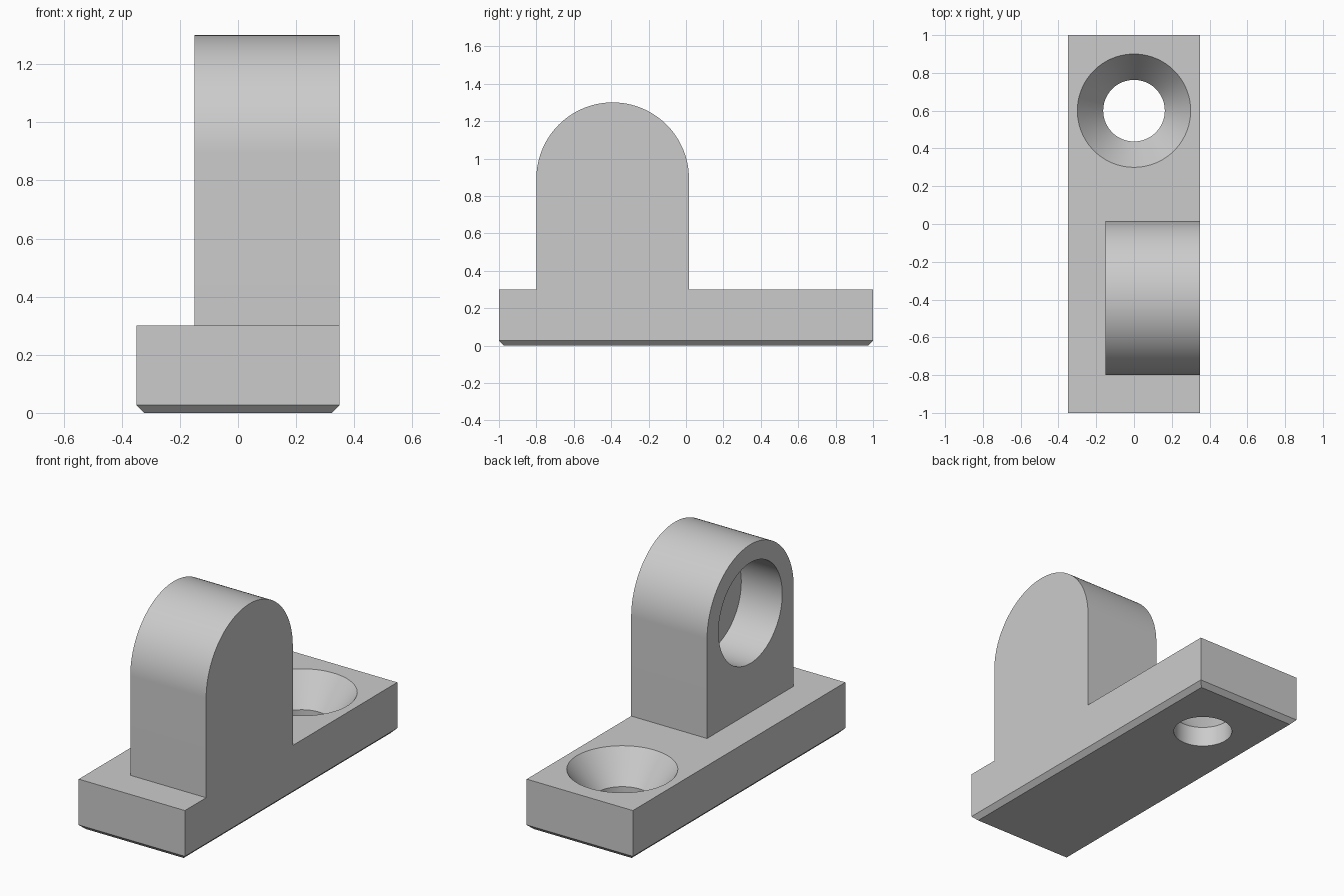
import bpy, bmesh, math
from mathutils import Matrix, Vector

cube = bpy.data.objects.get("Cube")
if cube:
    bpy.data.objects.remove(cube, do_unlink=True)

grey = bpy.data.materials.new("plain grey")
grey.use_nodes = True
colour = (0.6, 0.6, 0.6, 1)
grey.diffuse_color = colour
grey.node_tree.nodes["Principled BSDF"].inputs["Base Color"].default_value = colour

LENGTH, WIDTH, BASE_H, CHAMFER = 2.0, 0.7, 0.3, 0.027
LUG_R, LUG_Y, LUG_Z, LUG_X = 0.408, -0.392, 0.892, -0.15
SEGMENTS = 96


def make_object(name, bm):
    bmesh.ops.recalc_face_normals(bm, faces=bm.faces)
    mesh = bpy.data.meshes.new(name)
    bm.to_mesh(mesh)
    bm.free()
    obj = bpy.data.objects.new(name, mesh)
    bpy.context.collection.objects.link(obj)
    mesh.materials.append(grey)
    return obj


def extrude(name, outline, offset):
    """Extrude a closed outline of points by an offset."""
    bm = bmesh.new()
    face = bm.faces.new([bm.verts.new(p) for p in outline])
    geom = bmesh.ops.extrude_face_region(bm, geom=[face])["geom"]
    verts = [v for v in geom if isinstance(v, bmesh.types.BMVert)]
    bmesh.ops.translate(bm, verts=verts, vec=offset)
    return make_object(name, bm)


def lathe(name, profile, matrix):
    """Revolve (radius, height) points around z, then place the result."""
    bm = bmesh.new()
    verts = [bm.verts.new((r, 0, z)) for r, z in profile]
    edges = [bm.edges.new(pair) for pair in zip(verts, verts[1:])]
    bmesh.ops.spin(bm, geom=verts + edges, axis=(0, 0, 1), cent=(0, 0, 0),
                   steps=SEGMENTS, angle=math.tau)
    bmesh.ops.remove_doubles(bm, verts=bm.verts, dist=1e-5)
    bmesh.ops.transform(bm, matrix=matrix, verts=bm.verts)
    return make_object(name, bm)


def combine(target, other, operation):
    mod = target.modifiers.new(operation.lower(), "BOOLEAN")
    mod.operation, mod.solver, mod.object = operation, "EXACT", other
    bpy.context.view_layer.objects.active = target
    bpy.ops.object.modifier_apply(modifier=mod.name)
    bpy.data.objects.remove(other, do_unlink=True)


# Base plate with a chamfer around its underside
bm = bmesh.new()
bmesh.ops.create_cube(bm, size=1, matrix=Matrix.Translation((0, 0, BASE_H / 2))
                      @ Matrix.Diagonal((WIDTH, LENGTH, BASE_H, 1)))
bottom = [e for e in bm.edges if all(v.co.z < 0.01 for v in e.verts)]
bmesh.ops.bevel(bm, geom=bottom, offset=CHAMFER, segments=1, affect="EDGES")
body = make_object("mounting_bracket", bm)

# Upright lug with a round top, flush with one side of the base
arc = [math.pi * i / SEGMENTS for i in range(SEGMENTS + 1)]
outline = [Vector((LUG_X, LUG_Y + LUG_R * math.cos(a), LUG_Z + LUG_R * math.sin(a)))
           for a in arc]
outline += [Vector((LUG_X, LUG_Y + s * LUG_R, BASE_H / 2)) for s in (-1, 1)]
lug = extrude("lug", outline, (WIDTH / 2 - LUG_X, 0, 0))
combine(body, lug, "UNION")

# Blind bore in the inner face of the lug
bore = lathe("bore_cutter", [(0, -0.1), (0.3, -0.1), (0.3, 0.27), (0, 0.27)],
             Matrix.Translation((LUG_X, LUG_Y, LUG_Z)) @ Matrix.Rotation(math.pi / 2, 4, "Y"))
combine(body, bore, "DIFFERENCE")

# Countersunk screw hole through the base
screw = lathe("screw_hole_cutter",
              [(0, -0.1), (0.163, -0.1), (0.163, 0.12), (0.3, BASE_H), (0.3, 0.4), (0, 0.4)],
              Matrix.Translation((0, 0.6, 0)))
combine(body, screw, "DIFFERENCE")

# Smooth the curved faces and keep the edges sharp
bpy.ops.object.select_all(action="DESELECT")
body.select_set(True)
bpy.context.view_layer.objects.active = body
bpy.ops.object.shade_smooth_by_angle(angle=math.radians(30))
